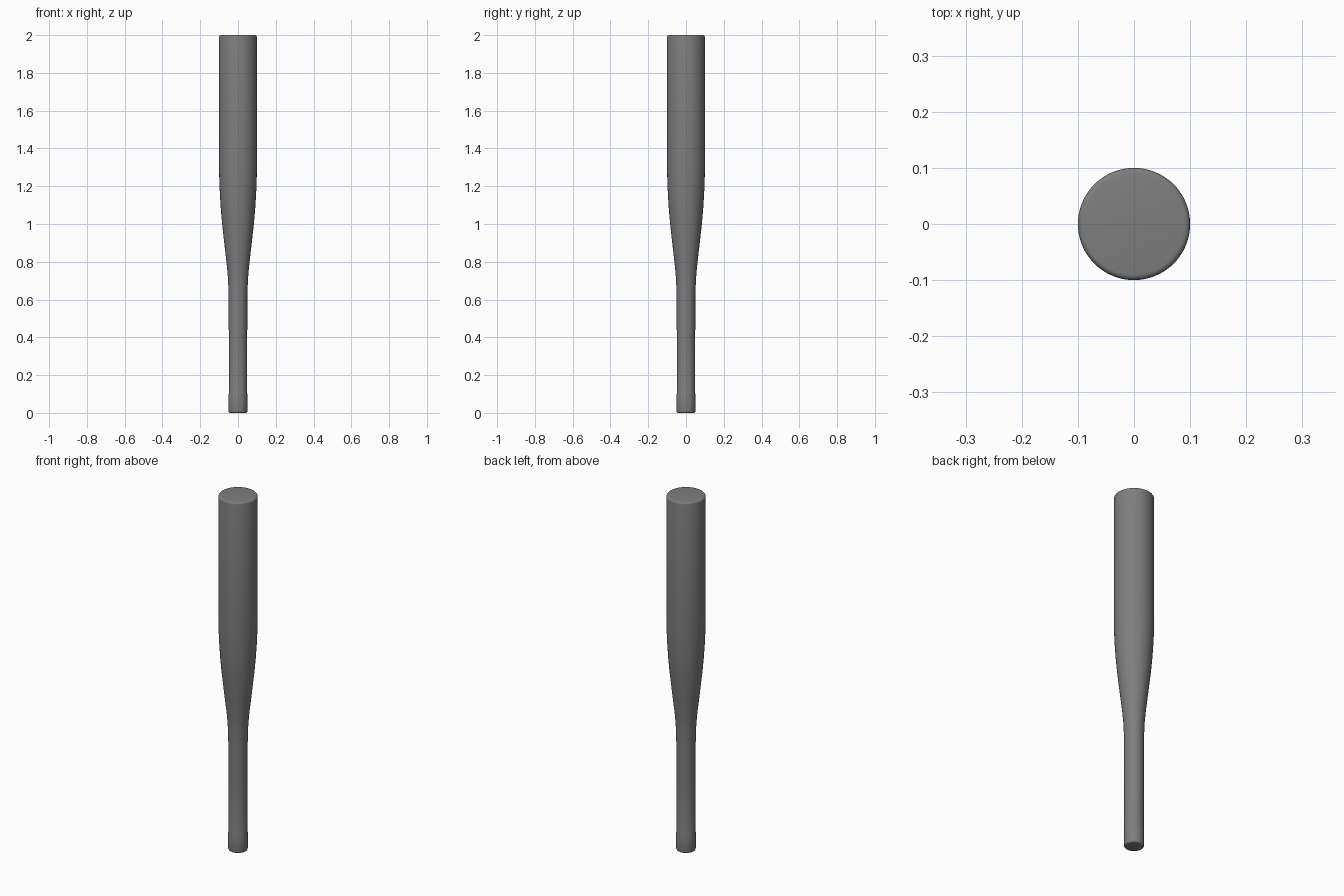
import bpy, bmesh, math

if "Cube" in bpy.data.objects:
    bpy.data.objects.remove(bpy.data.objects["Cube"])

SIDES = 64


def lathe(name, profile, material):
    """Spin a (radius, z) profile around the z axis and cap both ends."""
    bm = bmesh.new()
    rings = []
    for r, z in profile:
        rings.append([bm.verts.new((r * math.cos(2 * math.pi * i / SIDES),
                                    r * math.sin(2 * math.pi * i / SIDES), z))
                      for i in range(SIDES)])
    for a, b in zip(rings, rings[1:]):
        for i in range(SIDES):
            j = (i + 1) % SIDES
            bm.faces.new((a[i], a[j], b[j], b[i]))
    bm.faces.new(rings[0][::-1])
    bm.faces.new(rings[-1])
    mesh = bpy.data.meshes.new(name)
    bm.to_mesh(mesh)
    bm.free()
    mesh.materials.append(material)
    obj = bpy.data.objects.new(name, mesh)
    bpy.context.collection.objects.link(obj)
    bpy.ops.object.select_all(action='DESELECT')
    obj.select_set(True)
    bpy.context.view_layer.objects.active = obj
    bpy.ops.object.shade_smooth_by_angle(angle=math.radians(35))
    return obj


def round_edge(r, z, size, top):
    """Quarter-circle profile points for a rounded rim."""
    pts = []
    for k in range(5):
        t = math.pi / 2 * k / 4
        if top:
            pts.append((r - size + size * math.cos(t), z - size + size * math.sin(t)))
        else:
            pts.append((r - size + size * math.sin(t), z + size - size * math.cos(t)))
    return pts


# Dark grey finish
dark = bpy.data.materials.new("dark_grey")
dark.diffuse_color = (0.21, 0.21, 0.21, 1)
dark.use_nodes = True
dark.node_tree.nodes["Principled BSDF"].inputs["Base Color"].default_value = dark.diffuse_color

# Bat body: knob with a faint lip, grip, taper and barrel as one profile
knob = round_edge(0.05, 0.0, 0.008, False) + [(0.05, 0.095), (0.0488, 0.1)]
grip = [(0.0488, 0.4), (0.0497, 0.6)]
taper = [(0.0505, 0.65), (0.053, 0.71), (0.058, 0.77), (0.066, 0.84),
         (0.075, 0.92), (0.084, 1.0), (0.091, 1.08), (0.096, 1.16),
         (0.099, 1.23), (0.1, 1.3)]
barrel = round_edge(0.1, 2.0, 0.01, True)
lathe("bat", knob + grip + taper + barrel, dark)
